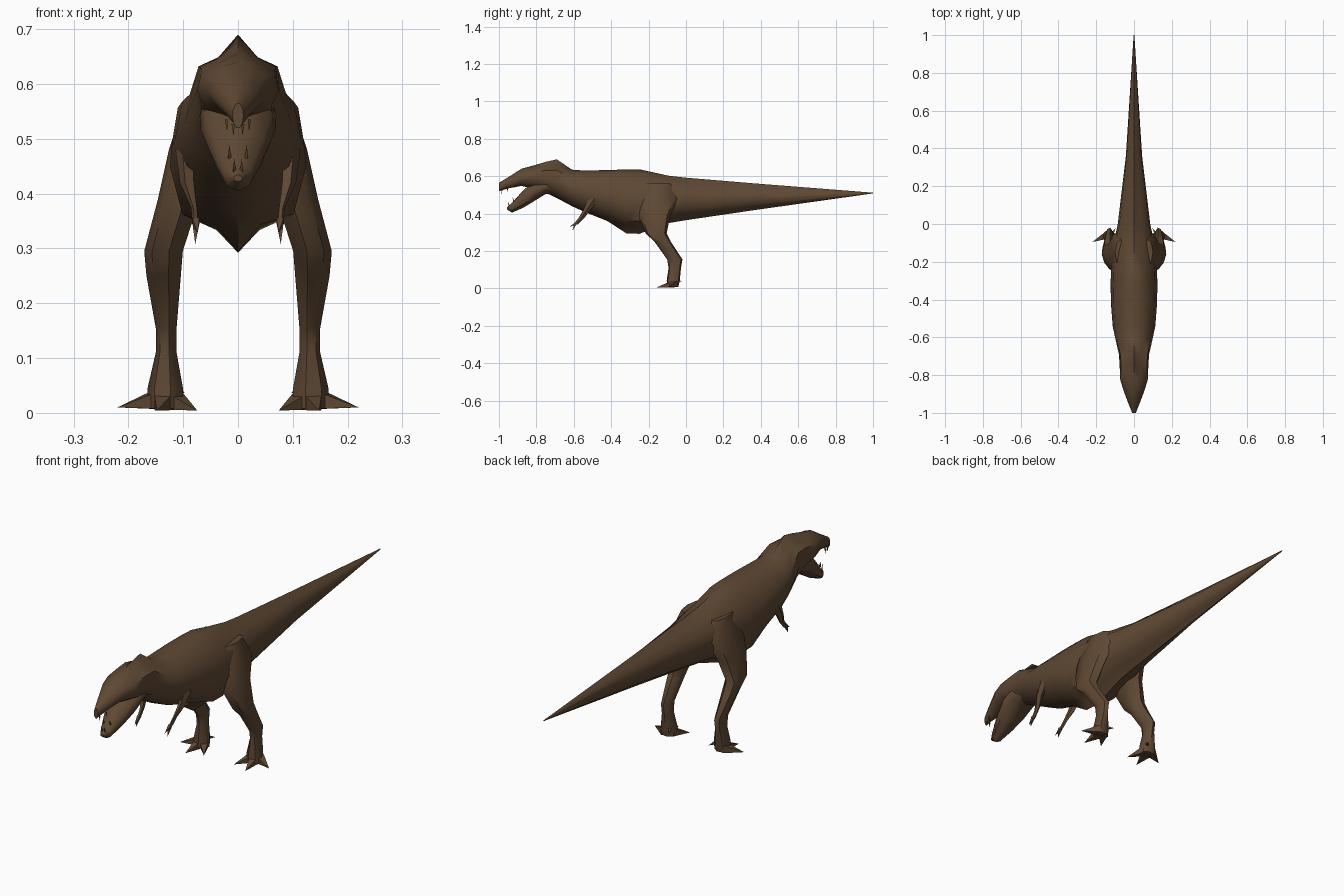
import bpy, bmesh, math
from mathutils import Vector

skin = bpy.data.materials.new("brown_skin")
skin.diffuse_color = (0.115, 0.066, 0.034, 1)


def finish(name, bm, angle=45, mirror=False):
    """Turn a bmesh into a named, shaded object, optionally mirrored in x."""
    bmesh.ops.recalc_face_normals(bm, faces=bm.faces)
    me = bpy.data.meshes.new(name)
    bm.to_mesh(me)
    bm.free()
    me.materials.append(skin)
    ob = bpy.data.objects.new(name, me)
    bpy.context.collection.objects.link(ob)
    bpy.ops.object.select_all(action='DESELECT')
    ob.select_set(True)
    bpy.context.view_layer.objects.active = ob
    bpy.ops.object.shade_smooth_by_angle(angle=math.radians(angle))
    if mirror:
        m = ob.modifiers.new("mirror", 'MIRROR')
        m.use_mirror_merge = False
    return ob


def loft(bm, rings):
    """Skin a list of equal-length point rings and cap both ends."""
    vs = [[bm.verts.new(p) for p in r] for r in rings]
    n = len(vs[0])
    for a, b in zip(vs, vs[1:]):
        for i in range(n):
            j = (i + 1) % n
            bm.faces.new((a[i], a[j], b[j], b[i]))
    bm.faces.new(vs[0])
    bm.faces.new(vs[-1][::-1])


def body_ring(y, top, bot, w, shoulder=0.95, keel=0.06):
    """Ten-sided cross-section: shoulder and keel set the upper and lower corners."""
    half = [(0.45, shoulder), (0.9, 0.72), (1.0, 0.45), (0.82, 0.2), (0.32, keel)]
    pts = [(0, 1)] + half + [(0, 0)] + [(-x, z) for x, z in reversed(half)]
    return [(x * w, y, bot + z * (top - bot)) for x, z in pts]


def limb_ring(x, y, z, rx, ry, n=7):
    return [(x + rx * math.cos(2 * math.pi * i / n),
             y + ry * math.sin(2 * math.pi * i / n), z) for i in range(n)]


def spike(bm, base, tip, r, n=4, flat=1.0):
    """Tapered claw or tooth running from base to tip."""
    base, tip = Vector(base), Vector(tip)
    q = (tip - base).to_track_quat('Z', 'Y')
    ring = []
    for i in range(n):
        a = 2 * math.pi * (i + 0.5) / n
        ring.append(bm.verts.new(base + q @ Vector((r * math.cos(a), r * flat * math.sin(a), 0))))
    end = bm.verts.new(tip)
    for i in range(n):
        bm.faces.new((ring[i], ring[(i + 1) % n], end))
    bm.faces.new(ring[::-1])


# Tail, torso, neck and upper head in one skin
bm = bmesh.new()
loft(bm, [body_ring(*r) for r in [
    (1.00, 0.512, 0.508, 0.002),
    (0.36, 0.562, 0.418, 0.043, 0.85, 0.12),
    (0.00, 0.592, 0.365, 0.086, 0.86, 0.10),
    (-0.09, 0.602, 0.350, 0.105, 0.90, 0.12),
    (-0.25, 0.637, 0.292, 0.122, 0.93, 0.12),
    (-0.32, 0.636, 0.295, 0.124, 0.94, 0.14),
    (-0.42, 0.633, 0.360, 0.122, 0.94, 0.06),
    (-0.54, 0.630, 0.408, 0.113, 0.94, 0.02),
    (-0.61, 0.635, 0.440, 0.098, 0.92, 0.04),
    (-0.69, 0.690, 0.483, 0.080, 0.80, 0.05),
    (-0.745, 0.678, 0.510, 0.076, 0.82, 0.05),
    (-0.82, 0.656, 0.535, 0.074, 0.86, 0.02),
    (-0.88, 0.640, 0.548, 0.056, 0.92, 0.00),
    (-0.95, 0.595, 0.535, 0.030, 0.92, 0.00),
    (-1.00, 0.565, 0.520, 0.010, 0.95, 0.00),
]])
finish("body", bm, 50)

# Open lower jaw
bm = bmesh.new()
loft(bm, [body_ring(*r) for r in [
    (-0.70, 0.590, 0.500, 0.055),
    (-0.75, 0.590, 0.505, 0.070),
    (-0.81, 0.575, 0.468, 0.068),
    (-0.87, 0.525, 0.432, 0.050),
    (-0.93, 0.458, 0.405, 0.026),
    (-0.957, 0.434, 0.422, 0.008),
]])
finish("lower_jaw", bm, 45)

# Small teeth along both jaws
bm = bmesh.new()
for y, x, z in [(-0.985, 0.008, 0.527), (-0.955, 0.02, 0.535)]:
    spike(bm, (x, y, z), (x, y, z - 0.022), 0.004, 3)
for y, x, z in [(-0.945, 0.007, 0.44), (-0.92, 0.016, 0.465)]:
    spike(bm, (x, y, z), (x, y - 0.008, z + 0.024), 0.004, 3)
finish("teeth", bm, 20, True)

# Hind legs: thigh, knee, shin, ankle
bm = bmesh.new()
loft(bm, [limb_ring(*r) for r in [
    (0.075, -0.150, 0.560, 0.025, 0.070),
    (0.090, -0.150, 0.480, 0.036, 0.115),
    (0.106, -0.170, 0.390, 0.040, 0.088),
    (0.134, -0.160, 0.295, 0.037, 0.058),
    (0.134, -0.125, 0.250, 0.033, 0.045),
    (0.130, -0.060, 0.155, 0.020, 0.042),
    (0.130, -0.060, 0.110, 0.020, 0.034),
    (0.131, -0.068, 0.045, 0.034, 0.036),
    (0.131, -0.070, 0.008, 0.034, 0.030),
]])
finish("hind_leg", bm, 50, True)

# Feet: three front toes and a small back claw
bm = bmesh.new()
for base, tip, r in [
    ((0.145, -0.060, 0.024), (0.220, -0.095, 0.010), 0.027),
    ((0.134, -0.075, 0.022), (0.148, -0.160, 0.004), 0.027),
    ((0.118, -0.070, 0.022), (0.074, -0.135, 0.004), 0.025),
    ((0.118, -0.055, 0.045), (0.097, -0.020, 0.036), 0.012),
]:
    spike(bm, base, tip, r, 4, 0.9)
# keep the soles on the ground
for v in bm.verts:
    v.co.z = max(v.co.z, 0.0)
finish("toes", bm, 30, True)

# Short front arms with two claws
bm = bmesh.new()
loft(bm, [limb_ring(*r, 5) for r in [
    (0.096, -0.490, 0.480, 0.018, 0.035),
    (0.092, -0.530, 0.420, 0.014, 0.020),
    (0.080, -0.560, 0.375, 0.006, 0.016),
    (0.077, -0.590, 0.343, 0.006, 0.014),
]])
spike(bm, (0.077, -0.588, 0.350), (0.074, -0.622, 0.328), 0.009)
spike(bm, (0.077, -0.590, 0.348), (0.078, -0.608, 0.308), 0.009)
finish("front_arm", bm, 40, True)
